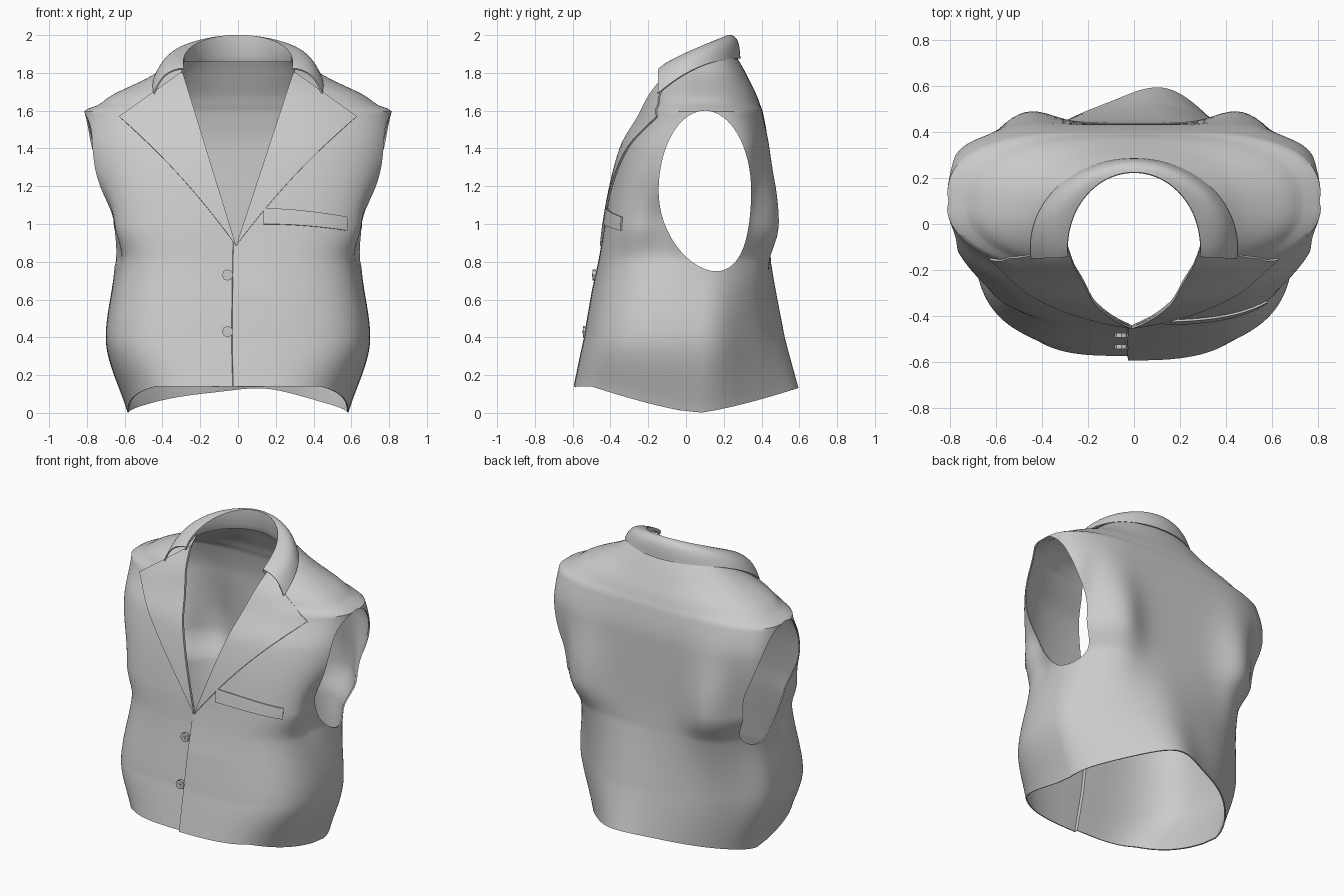
import bpy, bmesh, math
from math import sin, cos, pi, exp

if "Cube" in bpy.data.objects:
    bpy.data.objects.remove(bpy.data.objects["Cube"])

cloth = bpy.data.materials.new("grey_cloth")
cloth.use_nodes = True
GREY = (0.6, 0.6, 0.6, 1)
cloth.diffuse_color = GREY
cloth.node_tree.nodes["Principled BSDF"].inputs["Base Color"].default_value = GREY

CY = 0.08      # depth of the side seams
TOP = 1.86     # neck height of the body

# height: half width, front y, back y, front squareness, back squareness
PROFILE = [
    (0.0, 0.585, -0.575, 0.53, 3.5, 1.8),
    (0.4, 0.70, -0.52, 0.49, 3.5, 1.9),
    (0.8, 0.655, -0.455, 0.45, 3.4, 2.5),
    (1.0, 0.75, -0.432, 0.44, 3.0, 3.6),
    (1.4, 0.815, -0.345, 0.435, 2.5, 3.8),
    (1.6, 0.815, -0.24, 0.405, 2.15, 3.0),
    (1.625, 0.75, -0.23, 0.395, 2.15, 2.8),
    (1.68, 0.67, -0.205, 0.375, 2.2, 2.5),
    (1.78, 0.46, -0.15, 0.32, 2.2, 2.2),
    (TOP, 0.32, -0.12, 0.26, 2.2, 2.2),
]


def section(z):
    """Smooth, overshoot-free interpolation of the profile."""
    z = min(max(z, 0), TOP)
    i = max(k for k in range(len(PROFILE) - 1) if PROFILE[k][0] <= z)

    def slope(k, c):
        def rise(m):
            a, b = PROFILE[m], PROFILE[m + 1]
            return (b[c] - a[c]) / (b[0] - a[0])
        if k in (0, len(PROFILE) - 1):
            return rise(min(k, len(PROFILE) - 2))
        l, r = rise(k - 1), rise(k)
        return 2 * l * r / (l + r) if l * r > 0 else 0

    p, q = PROFILE[i], PROFILE[i + 1]
    h = q[0] - p[0]
    t = (z - p[0]) / h
    s = t * t * (3 - 2 * t)
    return [p[c] * (1 - s) + q[c] * s
            + h * t * (1 - t) * ((1 - t) * slope(i, c) - t * slope(i + 1, c))
            for c in range(1, 6)]


def bell(v, mid, width):
    return exp(-((v - mid) / width) ** 2)


def front_y(x, z):
    a, yf, _, n, _ = section(z)
    return CY + (yf - CY) * max(0, 1 - min(1, abs(x) / a) ** n) ** (1 / n)


def body_point(t, z):
    a, yf, yb, nf, nb = section(z)
    c, s = cos(t), sin(t)
    n, d = (nb, yb - CY) if s > 0 else (nf, CY - yf)
    x = math.copysign(a * abs(c) ** (2 / n), c)
    y = CY + math.copysign(d * abs(s) ** (2 / n), s)
    if s > 0:
        # shoulder blades, armpit hollow, hem wave and the fold below the armpit
        y += 0.075 * s * bell(abs(x), 0.47, 0.15) * bell(z, 1.0, 0.33)
        y -= 0.05 * s * bell(abs(x), 0.66, 0.07) * bell(z, 1.0, 0.3)
        y += 0.085 * s * bell(x, 0.16, 0.2) * max(0, 1 - z / 0.8)
        x *= 1 - 0.07 * bell(y, 0.33, 0.12) * bell(z, 0.35, 0.3)
    # pinch in front of the armpit
    x *= 1 - 0.11 * bell(y, -0.12, 0.13) * bell(z, 1.0, 0.19)
    # left front laps over the right
    if -pi / 2 - 0.0046 < t < 0:
        y -= 0.02 * bell(x, 0, 0.35) * min(1, max(0, (0.95 - z) / 0.3))
    # hem dips at the sides, neck rises at the back
    rise = max(0, (z - 1.7) / 0.16) ** 2 * 0.04 * y / 0.26
    z += 0.14 * min(1, abs(y - 0.06) / 0.56) ** 1.3 * max(0, 1 - z / 0.4) + rise
    return x, y, z


def grid_object(name, rows, closed=False):
    me = bpy.data.meshes.new(name)
    w = len(rows[0])
    faces = [(i * w + j, i * w + (j + 1) % w, (i + 1) * w + (j + 1) % w, (i + 1) * w + j)
             for i in range(len(rows) - 1) for j in range(w if closed else w - 1)]
    me.from_pydata([p for r in rows for p in r], [], faces)
    ob = bpy.data.objects.new(name, me)
    bpy.context.collection.objects.link(ob)
    me.materials.append(cloth)
    return ob


def prism(name, outline, axis, lo, hi):
    """Extrude a 2D outline along x or y to use as a cutter."""
    place = (lambda p, d: (d, *p)) if axis == "x" else (lambda p, d: (p[0], d, p[1]))
    ob = grid_object(name, [[place(p, d) for p in outline] for d in (lo, hi)], True)
    bm = bmesh.new()
    bm.from_mesh(ob.data)
    bmesh.ops.holes_fill(bm, edges=bm.edges)
    bmesh.ops.recalc_face_normals(bm, faces=bm.faces)
    bm.to_mesh(ob.data)
    bm.free()
    ob.hide_render = True
    return ob


def finish(ob, thickness, cutters=()):
    bpy.ops.object.select_all(action="DESELECT")
    bpy.context.view_layer.objects.active = ob
    ob.select_set(True)
    m = ob.modifiers.new("thickness", "SOLIDIFY")
    m.thickness, m.offset = thickness, -1
    for c in cutters:
        m = ob.modifiers.new(c.name, "BOOLEAN")
        m.operation, m.solver, m.object = "DIFFERENCE", "EXACT", c
    for m in list(ob.modifiers):
        bpy.ops.object.modifier_apply(modifier=m.name)
    for c in cutters:
        bpy.data.objects.remove(c)
    bpy.ops.object.shade_smooth_by_angle(angle=math.radians(40))


# body shell with armholes and neckline cut out
N, ROWS = 128, 120
angles = sorted([-pi + 2 * pi * k / N for k in range(N)]
                + [-pi / 2 - 0.0041, -pi / 2 - 0.0051])
body = grid_object("vest_body", [[body_point(t, TOP * r / ROWS) for t in angles]
                                 for r in range(ROWS + 1)], True)
armhole = []
for k in range(64):
    t = 2 * pi * k / 64
    armhole.append((0.1 + 0.245 * cos(t) + 0.06 * max(0, -sin(t)) ** 2,
                    1.175 + 0.425 * sin(t)))
neckline = [(-0.01, 0.885), (0.295, 1.8), (0.295, 2.2), (-0.295, 2.2), (-0.295, 1.8)]
finish(body, 0.008, [prism("armhole_cutter", armhole, "x", -1.5, 1.5),
                     prism("neckline_cutter", neckline, "y", -1, 0)])

# lapels laid on the chest
for side, name in ((1, "left_lapel"), (-1, "right_lapel")):
    rows = []
    for i in range(25):
        s = i / 24
        xi, zi = 0.295 * s, 0.885 + 0.925 * s
        xo = 0.56 * s * (1 - s) + 0.63 * s * s
        zo = 0.885 * (1 - s) ** 2 + 2.54 * s * (1 - s) + 1.57 * s * s
        row = []
        for j in range(13):
            u = j / 12
            x, z = xi + (xo - xi) * u, zi + (zo - zi) * u
            row.append((side * x - 0.01 * (1 - s), front_y(x, z) - 0.011, z))
        rows.append(row[::side])
    finish(grid_object(name, rows), 0.01)

# folded collar: inner stand, ridge and outer fall
rows = []
for k in range(49):
    f = math.radians(97) * (k / 24 - 1)
    def ring(rx, ry):
        return rx * sin(f), -0.1 + ry * cos(f)
    xi, yi = ring(0.295, 0.33)
    xo, yo = ring(0.445, 0.38)
    ridge = 1.82 + 0.175 * max(0, (yi + 0.14) / 0.37) ** 0.8
    low = 1.685 + 0.19 * (1 - ((0.28 - yo) / 0.43) ** 2)
    row = [(xi * 1.03, yi + 0.015 * cos(f), min(ridge - 0.02, 1.86)),
           (xi, yi, min(ridge - 0.01, 1.9))]
    for m in range(11):
        u = m / 10
        swell = sin(pi * u)
        row.append((xi + (xo - xi) * u + 0.015 * swell * sin(f),
                    yi + (yo - yi) * u + 0.012 * swell * cos(f),
                    ridge + (low - ridge) * u + 0.03 * swell))
    rows.append(row)
finish(grid_object("collar", rows), 0.008)

# breast pocket welt
rows = []
for i in range(5):
    row = []
    for j in range(17):
        u = j / 16
        x = 0.135 + 0.445 * u
        z = 1.0 - 0.035 * u * u + (0.085 - 0.012 * u) * i / 4
        row.append((x, front_y(x, z) - 0.01, z))
    rows.append(row)
finish(grid_object("pocket_welt", rows), 0.009)

# buttons with crossed stitches
for z, name in ((0.73, "upper_button"), (0.43, "lower_button")):
    y = front_y(0.055, z) - 0.02
    bpy.ops.mesh.primitive_cylinder_add(vertices=8, radius=0.03, depth=0.02,
                                        location=(-0.055, y, z), rotation=(pi / 2, 0, 0))
    button = bpy.context.object
    button.name = name
    button.data.materials.append(cloth)
    for tilt in (pi / 4, -pi / 4):
        bpy.ops.mesh.primitive_cube_add(size=1, location=(-0.055, y - 0.011, z),
                                        rotation=(0, tilt, 0))
        stitch = bpy.context.object
        stitch.name = name + "_stitch"
        stitch.scale = (0.022, 0.004, 0.004)
        stitch.data.materials.append(cloth)
